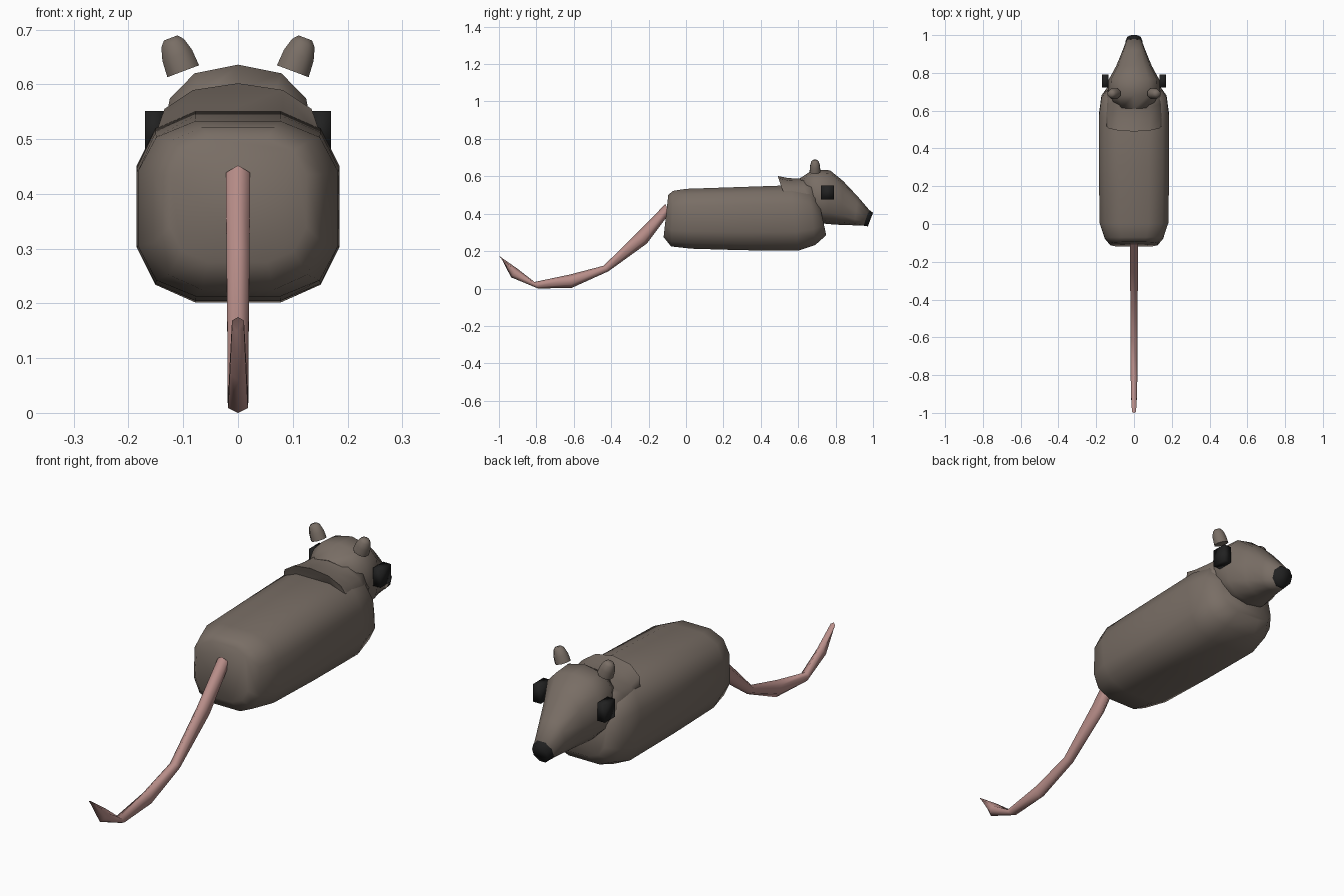
import bpy, bmesh, math

if "Cube" in bpy.data.objects:
    bpy.data.objects.remove(bpy.data.objects["Cube"])


def material(name, rgb):
    m = bpy.data.materials.new(name)
    m.diffuse_color = (*rgb, 1)
    m.use_nodes = True
    m.node_tree.nodes["Principled BSDF"].inputs["Base Color"].default_value = m.diffuse_color
    return m


FUR = material("fur", (0.19, 0.155, 0.13))
SKIN = material("pink_skin", (0.48, 0.27, 0.25))
BLACK = material("black", (0.015, 0.015, 0.015))


def finish(bm, name, mat, angle=75):
    bmesh.ops.recalc_face_normals(bm, faces=bm.faces)
    me = bpy.data.meshes.new(name)
    bm.to_mesh(me)
    bm.free()
    ob = bpy.data.objects.new(name, me)
    bpy.context.collection.objects.link(ob)
    me.materials.append(mat)
    bpy.ops.object.select_all(action='DESELECT')
    ob.select_set(True)
    bpy.context.view_layer.objects.active = ob
    bpy.ops.object.shade_smooth_by_angle(angle=math.radians(angle))
    return ob


def loft(name, mat, rings, n=12, power=1.0, shift=0.0, angle=75):
    """Skin rings given as (top y, top z, bottom y, bottom z, half width)."""
    bm = bmesh.new()
    angles = [2 * math.pi * (i + shift) / n for i in range(n)]
    curve = lambda v: math.copysign(abs(v) ** power, v) if abs(v) > 1e-6 else 0.0
    top = max(curve(math.cos(a)) for a in angles)
    side = max(curve(math.sin(a)) for a in angles)
    loops = []
    for ty, tz, by, bz, w in rings:
        loop = []
        for a in angles:
            t = (1 + curve(math.cos(a)) / top) / 2
            x = w * curve(math.sin(a)) / side
            loop.append(bm.verts.new((x, by + (ty - by) * t, bz + (tz - bz) * t)))
        loops.append(loop)
    for p, q in zip(loops, loops[1:]):
        for i in range(n):
            j = (i + 1) % n
            bm.faces.new((p[i], p[j], q[j], q[i]))
    bm.faces.new(loops[0])
    bm.faces.new(loops[-1])
    return finish(bm, name, mat, angle)


# Body: boxy-round barrel with chamfered ends
loft("body", FUR, [
    (-0.095, 0.50, -0.12, 0.275, 0.125),
    (-0.07, 0.522, -0.08, 0.225, 0.155),
    (0.0, 0.533, 0.03, 0.213, 0.183),
    (0.30, 0.543, 0.30, 0.205, 0.185),
    (0.56, 0.552, 0.60, 0.202, 0.185),
    (0.66, 0.53, 0.69, 0.232, 0.172),
    (0.71, 0.47, 0.75, 0.285, 0.13)], power=0.65, shift=0.5)

# Neck ruff, rising behind the head
loft("neck", FUR, [
    (0.49, 0.602, 0.56, 0.40, 0.153),
    (0.55, 0.59, 0.63, 0.37, 0.158),
    (0.615, 0.588, 0.69, 0.37, 0.15),
    (0.68, 0.60, 0.71, 0.36, 0.135)], power=0.9)

# Head tapering to the snout
loft("head", FUR, [
    (0.61, 0.59, 0.68, 0.38, 0.115),
    (0.68, 0.636, 0.71, 0.352, 0.14),
    (0.77, 0.632, 0.755, 0.345, 0.135),
    (0.84, 0.575, 0.83, 0.34, 0.095),
    (0.92, 0.49, 0.90, 0.338, 0.064),
    (0.98, 0.42, 0.95, 0.336, 0.043)], power=0.82)
loft("nose", BLACK, [
    (0.979, 0.421, 0.949, 0.336, 0.044),
    (1.0, 0.405, 0.972, 0.332, 0.035)], n=8, shift=0.5)

# Tail: thin and kinked
loft("tail", SKIN, [
    (-0.11, 0.452, -0.09, 0.40, 0.022),
    (-0.26, 0.30, -0.21, 0.24, 0.021),
    (-0.44, 0.122, -0.415, 0.092, 0.019),
    (-0.62, 0.075, -0.61, 0.004, 0.019),
    (-0.81, 0.035, -0.79, 0.0, 0.018),
    (-0.90, 0.105, -0.935, 0.06, 0.015),
    (-1.0, 0.175, -0.98, 0.15, 0.011)], n=6)

for name, s in (("left", -1), ("right", 1)):
    # Ear: small rounded stub leaning outwards
    bm = bmesh.new()
    lean = 0.36 * s
    rings = []
    for h, r in ((-0.031, 0.031), (0.0, 0.029), (0.024, 0.022), (0.034, 0.013)):
        ring = []
        for i in range(8):
            a = math.tau * (i + 0.5) / 8
            x, y = r * math.cos(a) * 1.08, r * math.sin(a)
            ring.append(bm.verts.new((
                0.111 * s + x * math.cos(lean) + h * math.sin(lean), 0.69 + y,
                0.653 - x * math.sin(lean) + h * math.cos(lean))))
        rings.append(ring)
    for p, q in zip(rings, rings[1:]):
        for i in range(8):
            bm.faces.new((p[i], p[i - 1], q[i - 1], q[i]))
    bm.faces.new(rings[0])
    bm.faces.new(rings[-1])
    finish(bm, name + "_ear", FUR)

    # Eye: dark block on the side of the head
    bm = bmesh.new()
    bmesh.ops.create_cube(bm, size=1)
    for v in bm.verts:
        x, y, z = v.co
        v.co = (0.152 * s + x * 0.036, 0.757 + y * 0.07, 0.513 + z * 0.076)
    finish(bm, name + "_eye", BLACK, 100)
